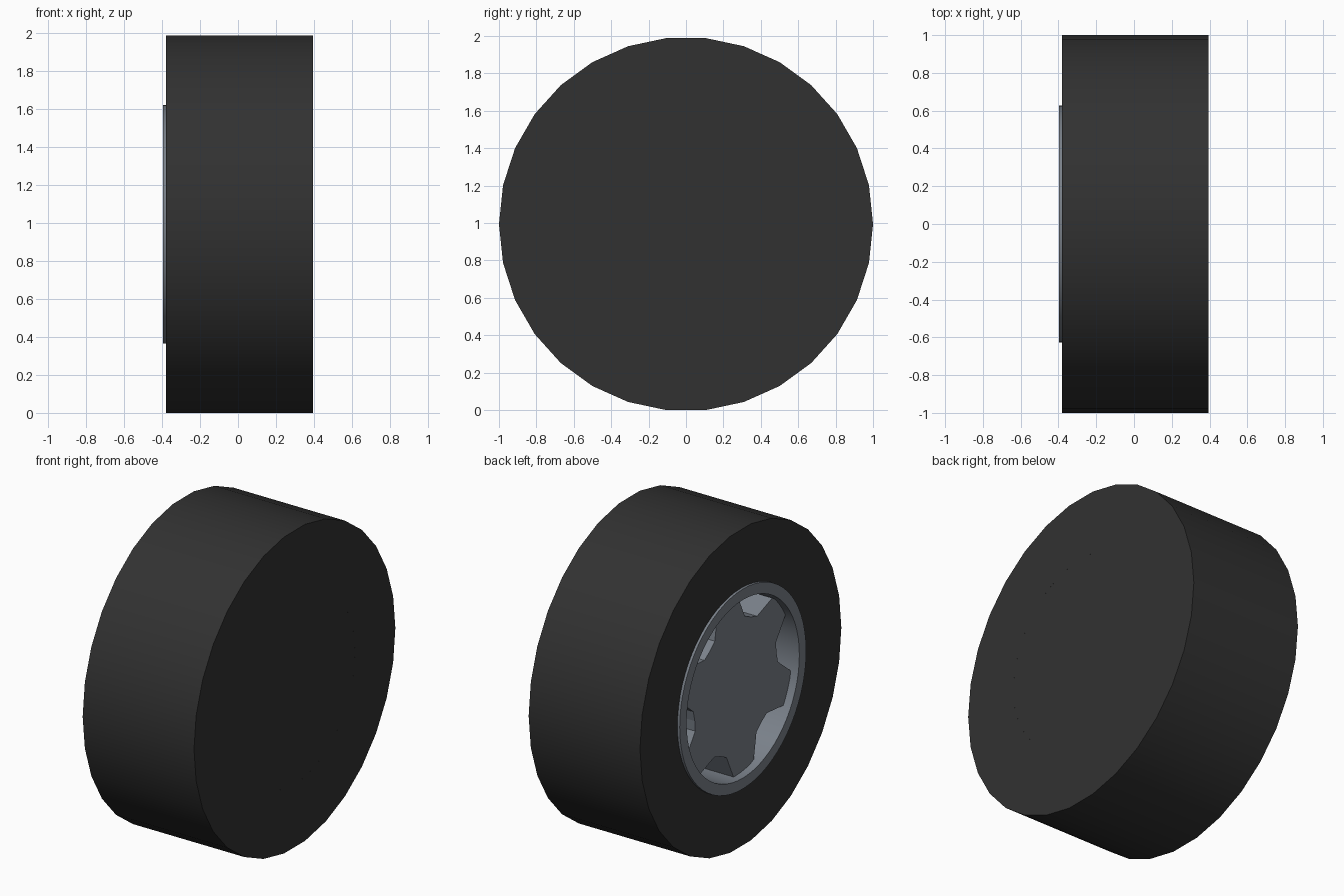
import bpy, bmesh, math

if "Cube" in bpy.data.objects:
    bpy.data.objects.remove(bpy.data.objects["Cube"])

CZ = math.cos(math.radians(6))  # axle height: the 30-sided tyre stands on a flat


def material(name, rgb):
    m = bpy.data.materials.new(name)
    m.diffuse_color = (*rgb, 1)
    m.use_nodes = True
    m.node_tree.nodes["Principled BSDF"].inputs["Base Color"].default_value = m.diffuse_color
    return m


rubber = material("black rubber", (0.031, 0.031, 0.031))
metal = material("blue grey metal", (0.195, 0.22, 0.255))


def finish(name, bm, mat, smooth=True):
    bmesh.ops.remove_doubles(bm, verts=bm.verts, dist=1e-5)
    bmesh.ops.recalc_face_normals(bm, faces=bm.faces)
    me = bpy.data.meshes.new(name)
    bm.to_mesh(me)
    bm.free()
    me.materials.append(mat)
    ob = bpy.data.objects.new(name, me)
    bpy.context.collection.objects.link(ob)
    if smooth:
        bpy.ops.object.select_all(action='DESELECT')
        bpy.context.view_layer.objects.active = ob
        ob.select_set(True)
        bpy.ops.object.shade_smooth_by_angle(angle=math.radians(30))
    return ob


def point(x, r, deg):
    # polar angle seen when looking at the rim side (right = -y, up = z)
    a = math.radians(deg)
    return (x, -r * math.cos(a), CZ + r * math.sin(a))


def lathe(name, profile, sides, mat):
    # closed (x, radius) profile turned round the axle
    bm = bmesh.new()
    rings = [[bm.verts.new(point(x, r, 360 * i / sides)) for i in range(sides)]
             for x, r in profile]
    for a, b in zip(rings, rings[1:] + rings[:1]):
        for i in range(sides):
            j = (i + 1) % sides
            bm.faces.new((a[i], a[j], b[j], b[i]))
    return finish(name, bm, mat)


def prism(name, outline, x0, x1, mat, smooth=False):
    # outline of (radius, degrees) extruded along the axle
    bm = bmesh.new()
    a = [bm.verts.new(point(x0, r, d)) for r, d in outline]
    b = [bm.verts.new(point(x1, r, d)) for r, d in outline]
    bm.faces.new(a)
    bm.faces.new(b[::-1])
    n = len(a)
    for i in range(n):
        j = (i + 1) % n
        bm.faces.new((a[i], b[i], b[j], a[j]))
    return finish(name, bm, mat, smooth)


# tyre: open on the rim side, with a solid back
lathe("tyre", [(-0.38, 0.6), (-0.38, 1), (0.394, 1), (0.394, 0.6)], 30, rubber)
prism("tyre_back", [(0.61, 12 * i) for i in range(30)], 0.2, 0.3939, rubber)

# rim ring, standing slightly proud of the tyre
lathe("rim_ring", [(-0.1, 0.56), (-0.396, 0.56), (-0.396, 0.628),
                   (-0.36, 0.628), (-0.1, 0.61)], 64, metal)

# floor behind the hub plate
prism("rim_floor", [(0.58, 360 * i / 64) for i in range(64)], -0.14, -0.1, metal)

# recessed hub plate with six tapered notches
star = []
for k in range(6):
    c = 8.5 + 60 * k
    star += [(0.555, c - 19.5), (0.42, c - 9), (0.41, c), (0.42, c + 9)]
    star += [(0.563, c + 19.5 + 21 * i / 4) for i in range(4)]
prism("hub_plate", star, -0.345, -0.12, metal)
